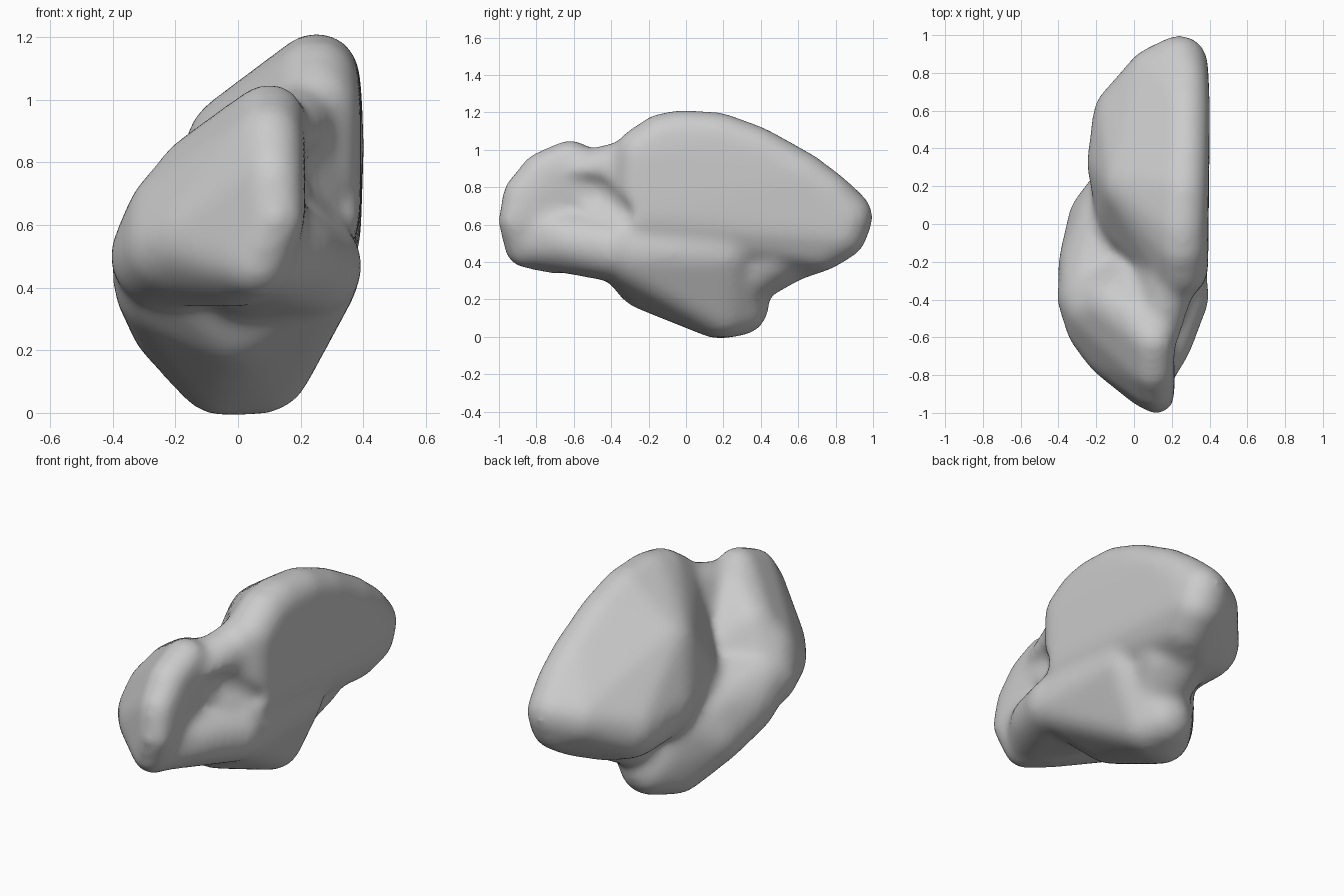
import bpy, bmesh
from mathutils import Vector

cube = bpy.data.objects.get("Cube")
if cube:
    bpy.data.objects.remove(cube, do_unlink=True)

# Unit sphere points shared by every rounded volume
ball = bmesh.new()
bmesh.ops.create_icosphere(ball, subdivisions=3, radius=1)
BALL = [v.co.copy() for v in ball.verts]
ball.free()
GROW = 0.012  # makes up for the shrinking caused by smoothing


def add_hull(bm, spheres):
    """Add the rounded convex skin stretched over (x, y, z, radius) spheres."""
    verts = [bm.verts.new(p * (r + GROW) + Vector((x, y, z)))
             for x, y, z, r in spheres for p in BALL]
    bmesh.ops.convex_hull(bm, input=verts)
    loose = [v for v in bm.verts if not v.link_faces]
    bmesh.ops.delete(bm, geom=loose, context='VERTS')


def make_object(name, hulls):
    bm = bmesh.new()
    for spheres in hulls:
        add_hull(bm, spheres)
    bmesh.ops.recalc_face_normals(bm, faces=bm.faces)
    mesh = bpy.data.meshes.new(name)
    bm.to_mesh(mesh)
    bm.free()
    obj = bpy.data.objects.new(name, mesh)
    bpy.context.collection.objects.link(obj)
    return obj


# Large back lobe, flat on its +x side
back_lobe = [
    (0.25, -0.02, 1.08, 0.125), (0.25, -0.13, 1.06, 0.125),
    (0.25, -0.24, 0.98, 0.13), (0.26, 0.18, 1.07, 0.12),
    (0.27, 0.38, 1.0, 0.115), (0.27, 0.62, 0.86, 0.12),
    (0.27, 0.76, 0.76, 0.115), (0.24, 0.85, 0.64, 0.14),
    (0.24, 0.82, 0.56, 0.14), (0.21, 0.72, 0.5, 0.14),
    (0.12, 0.78, 0.62, 0.15), (0.1, 0.6, 0.48, 0.16),
    (-0.04, 0.32, 0.58, 0.2), (-0.02, 0.56, 0.54, 0.19),
    (0.0, 0.05, 0.6, 0.19), (0.02, 0.2, 0.84, 0.18),
    (0.21, -0.23, 0.64, 0.17),
]
# Lower lobe that reaches the ground, and its blend up into the back lobe
lower_lobe = [
    (-0.05, 0.17, 0.15, 0.15), (0.07, 0.2, 0.16, 0.155),
    (0.03, 0.28, 0.17, 0.155), (0.2, 0.2, 0.45, 0.16),
    (-0.17, 0.02, 0.31, 0.17), (-0.08, 0.15, 0.38, 0.16),
    (-0.14, 0.0, 0.42, 0.17), (-0.21, -0.2, 0.42, 0.18),
    (0.0, -0.2, 0.33, 0.18), (0.21, -0.3, 0.45, 0.17),
    (-0.23, -0.32, 0.5, 0.16),
]
underside = [(0.15, 0.45, 0.43, 0.15), (0.08, 0.28, 0.3, 0.15),
             (0.1, 0.58, 0.47, 0.15)]
# Front lobe: a slanted plate with a rim on the +x side
front_lobe = [
    (0.12, -0.91, 0.62, 0.085), (0.11, -0.88, 0.76, 0.09),
    (0.1, -0.77, 0.88, 0.1), (0.1, -0.62, 0.94, 0.105),
    (0.06, -0.86, 0.48, 0.1), (0.0, -0.72, 0.48, 0.13),
    (-0.11, -0.66, 0.55, 0.15), (-0.2, -0.54, 0.53, 0.15),
    (-0.25, -0.38, 0.5, 0.15), (-0.2, -0.45, 0.62, 0.15),
    (-0.1, -0.43, 0.74, 0.15), (0.02, -0.5, 0.86, 0.12),
    (0.0, -0.3, 0.62, 0.15),
]
# Lip under the hollow
lower_lip = [
    (0.07, -0.8, 0.5, 0.12), (0.09, -0.78, 0.58, 0.11),
    (0.16, -0.62, 0.51, 0.14), (0.24, -0.38, 0.47, 0.15),
    (0.0, -0.2, 0.42, 0.15),
]
# Ridge and wall joining the two upper lobes
saddle = [
    (0.13, -0.56, 0.87, 0.11), (0.21, -0.25, 0.94, 0.12),
    (0.05, -0.32, 0.6, 0.15), (0.16, -0.25, 0.5, 0.15),
]
# Hollow between the rim and the back lobe
hollow = [(0.32, -0.72, 0.83, 0.1), (0.32, -0.5, 0.77, 0.1),
          (0.38, -0.34, 0.66, 0.05)]

rough = make_object("rough_body", [back_lobe, lower_lobe, underside,
                                   front_lobe, lower_lip, saddle])
cutter = make_object("hollow_cutter", [hollow])


# Fuse the lobes, carve the hollow and soften the joins
def fuse(obj):
    mod = obj.modifiers.new("fuse", 'REMESH')
    mod.mode = 'VOXEL'
    mod.voxel_size = 0.02


fuse(rough)
carve = rough.modifiers.new("carve", 'BOOLEAN')
carve.operation = 'DIFFERENCE'
carve.object = cutter
fuse(rough)
soften = rough.modifiers.new("soften", 'SMOOTH')
soften.factor = 0.5
soften.iterations = 22

# Bake the modifiers into the finished body
bpy.context.view_layer.update()
graph = bpy.context.evaluated_depsgraph_get()
mesh = bpy.data.meshes.new_from_object(rough.evaluated_get(graph))
mesh.name = "folded_body"
body = bpy.data.objects.new("folded_body", mesh)
bpy.context.collection.objects.link(body)
for helper in (rough, cutter):
    bpy.data.objects.remove(helper, do_unlink=True)
for poly in mesh.polygons:
    poly.use_smooth = True

grey = bpy.data.materials.new("light_grey")
grey.use_nodes = True
colour = (0.6, 0.6, 0.6, 1)
grey.diffuse_color = colour
grey.node_tree.nodes["Principled BSDF"].inputs["Base Color"].default_value = colour
mesh.materials.clear()
mesh.materials.append(grey)
